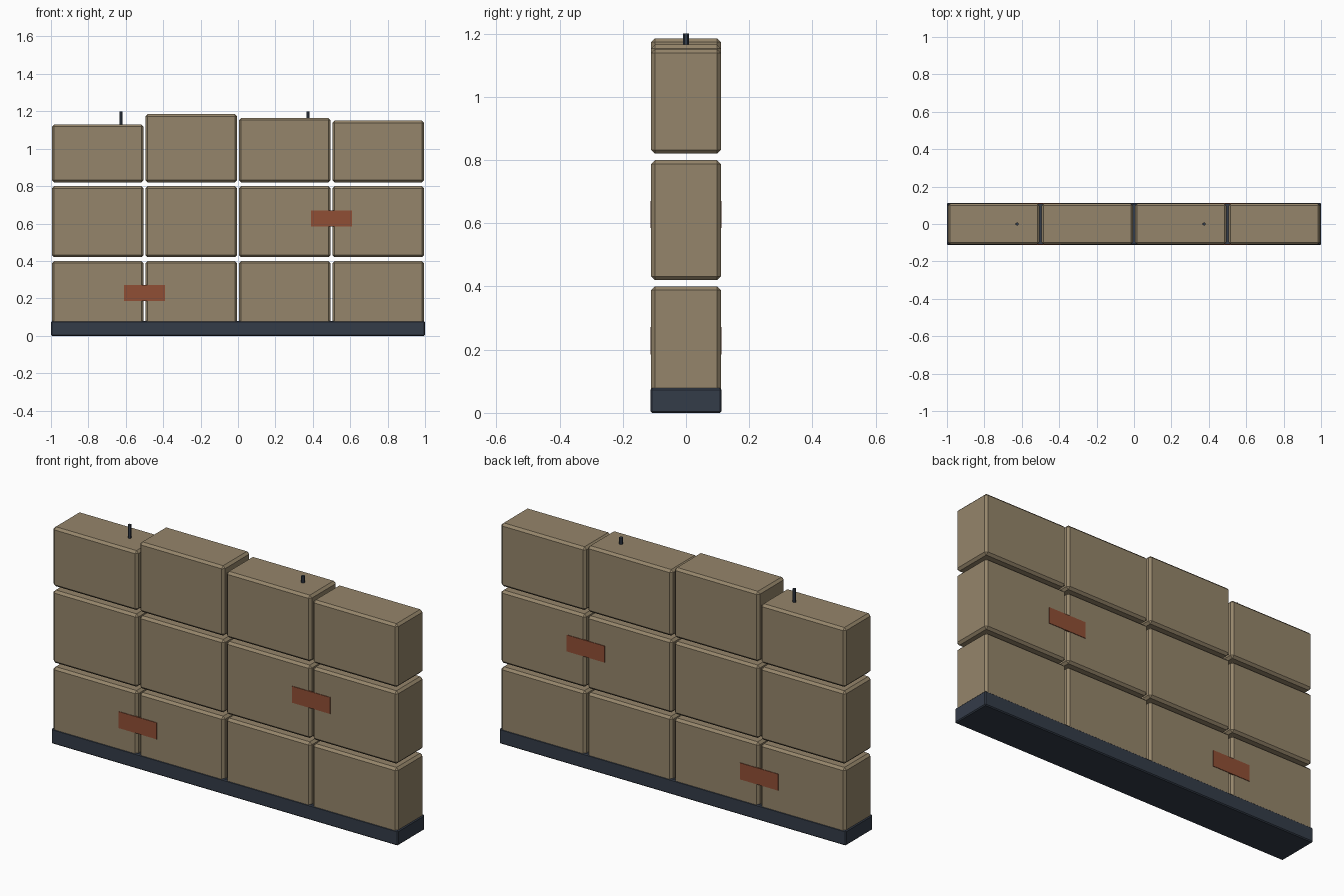
import bpy, bmesh
from mathutils import Matrix, Vector

if "Cube" in bpy.data.objects:
    bpy.data.objects.remove(bpy.data.objects["Cube"])


def material(name, rgb):
    m = bpy.data.materials.new(name)
    m.diffuse_color = (*rgb, 1)
    m.use_nodes = True
    m.node_tree.nodes["Principled BSDF"].inputs["Base Color"].default_value = m.diffuse_color
    return m


SAND = material("sand_brown", (0.30, 0.235, 0.145))
STEEL = material("dark_slate", (0.034, 0.045, 0.066))
RUST = material("rust_red", (0.28, 0.078, 0.036))


def finish(name, bm, mat):
    me = bpy.data.meshes.new(name)
    bm.to_mesh(me)
    bm.free()
    me.materials.append(mat)
    ob = bpy.data.objects.new(name, me)
    bpy.context.collection.objects.link(ob)
    return ob


def box(name, lo, hi, mat, bevel=0.0):
    lo, hi = Vector(lo), Vector(hi)
    bm = bmesh.new()
    bmesh.ops.create_cube(bm, size=1, matrix=Matrix.Translation((lo + hi) / 2)
                          @ Matrix.Diagonal((*(hi - lo), 1)))
    if bevel:
        bmesh.ops.bevel(bm, geom=bm.edges[:], offset=bevel, segments=1,
                        affect='EDGES')
    return finish(name, bm, mat)


# Footing strip
box("base_strip", (-1, -0.112, 0), (1, 0.112, 0.078), STEEL, 0.005)

# Three courses of four blocks, with an uneven top edge
top_heights = (1.13, 1.185, 1.165, 1.15)
for row in range(3):
    for col in range(4):
        x = -0.75 + 0.5 * col
        z0 = 0.02 + 0.4 * row
        z1 = top_heights[col] if row == 2 else z0 + 0.38
        box(f"block_{row}_{col}", (x - 0.245, -0.11, z0),
            (x + 0.245, 0.11, z1), SAND, 0.012)

# Repair plates over two joints, front and back
for i, (x, z) in enumerate(((-0.5, 0.228), (0.5, 0.628))):
    for side, y in (("front", -0.1095), ("back", 0.1095)):
        box(f"patch_{side}_{i}", (x - 0.11, y - 0.0035, z - 0.043),
            (x + 0.11, y + 0.0035, z + 0.043), RUST)

# Reinforcing rods sticking out of the top
for i, x in enumerate((-0.625, 0.375)):
    bm = bmesh.new()
    bmesh.ops.create_cone(bm, cap_ends=True, segments=6, radius1=0.009,
                          radius2=0.009, depth=0.14,
                          matrix=Matrix.Translation((x, 0, 1.13)))
    finish(f"rod_{i}", bm, STEEL)
